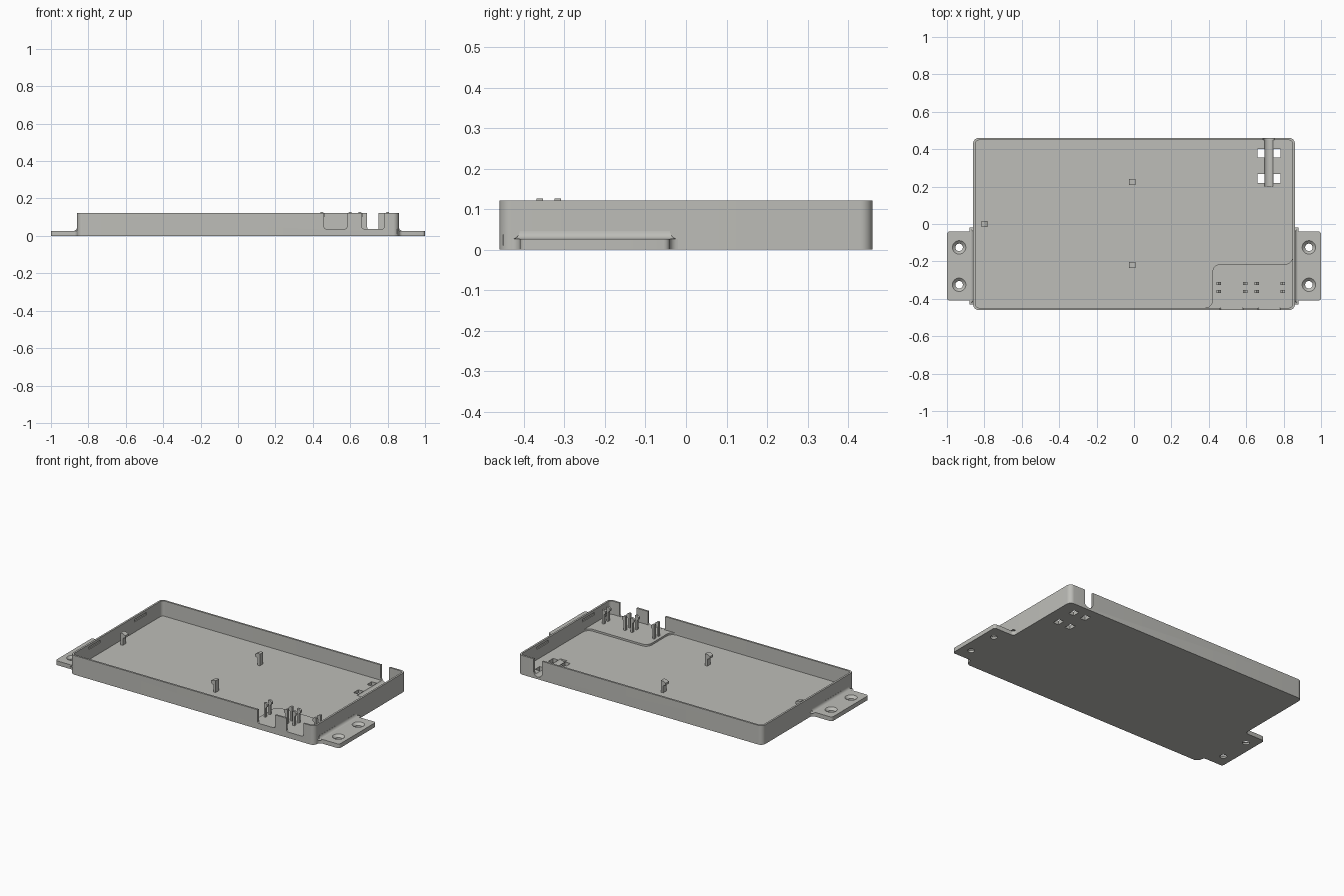
import bpy, bmesh, math

if "Cube" in bpy.data.objects:
    bpy.data.objects.remove(bpy.data.objects["Cube"])

grey = bpy.data.materials.new("warm grey plastic")
grey.diffuse_color = (0.51, 0.51, 0.48, 1)
grey.use_nodes = True
grey.node_tree.nodes["Principled BSDF"].inputs["Base Color"].default_value = grey.diffuse_color


def finish(name, bm):
    bmesh.ops.recalc_face_normals(bm, faces=bm.faces)
    me = bpy.data.meshes.new(name)
    bm.to_mesh(me)
    bm.free()
    ob = bpy.data.objects.new(name, me)
    bpy.context.collection.objects.link(ob)
    me.materials.append(grey)
    return ob


def loft(name, rings):
    """Closed solid through rings of equal point count."""
    bm = bmesh.new()
    vs = [[bm.verts.new(p) for p in r] for r in rings]
    n = len(vs[0])
    for a, b in zip(vs, vs[1:]):
        for i in range(n):
            bm.faces.new((a[i], a[(i + 1) % n], b[(i + 1) % n], b[i]))
    bm.faces.new(vs[0][::-1])
    bm.faces.new(vs[-1])
    return finish(name, bm)


def prism(name, pts, z0, z1):
    return loft(name, [[(x, y, z) for x, y in pts] for z in (z0, z1)])


def box(name, x0, x1, y0, y1, z0, z1):
    return prism(name, [(x0, y0), (x1, y0), (x1, y1), (x0, y1)], z0, z1)


def arc(cx, cy, r, a0, a1, n=8):
    return [(cx + r * math.cos(math.radians(a0 + (a1 - a0) * i / n)),
             cy + r * math.sin(math.radians(a0 + (a1 - a0) * i / n))) for i in range(n + 1)]


def round_rect(x0, x1, y0, y1, r):
    return (arc(x0 + r, y0 + r, r, 180, 270) + arc(x1 - r, y0 + r, r, 270, 360)
            + arc(x1 - r, y1 - r, r, 0, 90) + arc(x0 + r, y1 - r, r, 90, 180))


def boolean(ob, tool, op='DIFFERENCE'):
    m = ob.modifiers.new("bool", 'BOOLEAN')
    m.operation, m.object, m.solver = op, tool, 'EXACT'
    bpy.context.view_layer.objects.active = ob
    bpy.ops.object.modifier_apply(modifier=m.name)
    bpy.data.objects.remove(tool)


def smooth(ob):
    bpy.ops.object.select_all(action='DESELECT')
    ob.select_set(True)
    bpy.context.view_layer.objects.active = ob
    bpy.ops.object.shade_smooth_by_angle(angle=math.radians(30))


H, FLOOR, PAD = 0.122, 0.025, 0.037

# Open tray
tray = prism("tray", round_rect(-0.86, 0.86, -0.46, 0.46, 0.03), 0, H)
boolean(tray, prism("cavity", round_rect(-0.848, 0.848, -0.448, 0.448, 0.02), FLOOR, 0.2))

# Raised connector floor with blended corners
pad_pts = ([(0.852, -0.452)] + [(0.852, -0.175)] + arc(0.808, -0.175, 0.04, 0, -90)
           + arc(0.46, -0.255, 0.04, 90, 180) + arc(0.38, -0.408, 0.04, 0, -90)
           + [(0.38, -0.452)])
boolean(tray, prism("pad", pad_pts, 0.01, PAD), 'UNION')


# Notches in the front wall
def wall_notch(x0, x1, z0, r, y0, y1):
    pts = arc(x0 + r, z0 + r, r, 180, 270) + arc(x1 - r, z0 + r, r, 270, 360) + [(x1, 0.2), (x0, 0.2)]
    return loft("notch", [[(x, y, z) for x, z in pts] for y in (y0, y1)])


for x0, x1 in ((0.46, 0.583), (0.662, 0.783)):
    boolean(tray, wall_notch(x0, x1, PAD + 0.0005, 0.012, -0.5, -0.44))

# Cable exit in the back wall, running on as a trough in the floor
boolean(tray, wall_notch(0.691, 0.751, 0.014, 0.0299, 0.2, 0.5))

# Tie slots on each side of the trough
for y0, y1 in ((0.355, 0.402), (0.22, 0.268)):
    for x0, x1 in ((0.66, 0.697), (0.745, 0.782)):
        boolean(tray, box("slot", x0, x1, y0, y1, -0.1, 0.06))

# Snap recesses inside the end walls
for s in (-1, 1):
    for y in (-0.23, 0.23):
        a, b = sorted((s * 0.84, s * 0.854))
        boolean(tray, box("recess", a, b, y - 0.06, y + 0.06, 0.09, 0.105))
smooth(tray)

# Mounting ears with countersunk holes and a fillet against the tray
for s, side in ((-1, "left"), (1, "right")):
    y0, y1, r, t = -0.41, -0.04, 0.02, 0.027
    plan = ([(0.85, y0 - r)] + arc(0.86 + r, y0 - r, r, 180, 90, 6)
            + arc(0.985, y0 + 0.015, 0.015, 270, 360, 4) + arc(0.985, y1 - 0.015, 0.015, 0, 90, 4)
            + arc(0.86 + r, y1 + r, r, 270, 180, 6) + [(0.85, y1 + r)])
    ear = prism(side + "_mounting_ear", [(s * x, y) for x, y in plan], 0, t)
    for y in (-0.325, -0.125):
        rings = [[(s * 0.935 + q * math.cos(a * math.pi / 16), y + q * math.sin(a * math.pi / 16), z)
                  for a in range(32)] for q, z in ((0.02, -0.01), (0.02, 0.012), (0.036, t), (0.036, 0.05))]
        boolean(ear, loft("countersink", rings))
    smooth(ear)
    rings = []
    for i in range(7):
        a = math.radians(90 * i / 6)
        w, z = r * (1 - math.sin(a)) + 0.0005, t - 0.001 + r * (1 - math.cos(a))
        rings.append([(s * 0.85, y0 - w, z), (s * (0.86 + w), y0 - w, z),
                      (s * (0.86 + w), y1 + w, z), (s * 0.85, y1 + w, z)])
    smooth(loft(side + "_ear_fillet", rings))


# Hooked clips: thin blade with a wedge head leaning in direction d
def clip(name, x, y, d, width, reach, thick, z0, top, head):
    pts = [(0, z0), (thick, z0), (thick, top - head), (reach, top - head * 0.75),
           (reach, top - head * 0.3), (thick, top), (0, top)]
    return loft(name, [[(x + d * u, yy, z) for u, z in pts]
                       for yy in (y - width / 2, y + width / 2)])


for i, (x, y, d) in enumerate(((0.008, 0.225, -1), (0.008, -0.22, -1), (-0.816, 0, 1))):
    clip(f"board_clip_{i + 1}", x, y, d, 0.032, 0.034, 0.016, FLOOR - 0.005, 0.1, 0.03)

for i, (x, d) in enumerate(((0.44, 1), (0.607, -1), (0.643, 1), (0.808, -1))):
    for j, y in enumerate((-0.361, -0.317)):
        clip(f"connector_clip_{i + 1}_{j + 1}", x, y, d, 0.016, 0.024, 0.013, PAD - 0.005, 0.127, 0.03)
